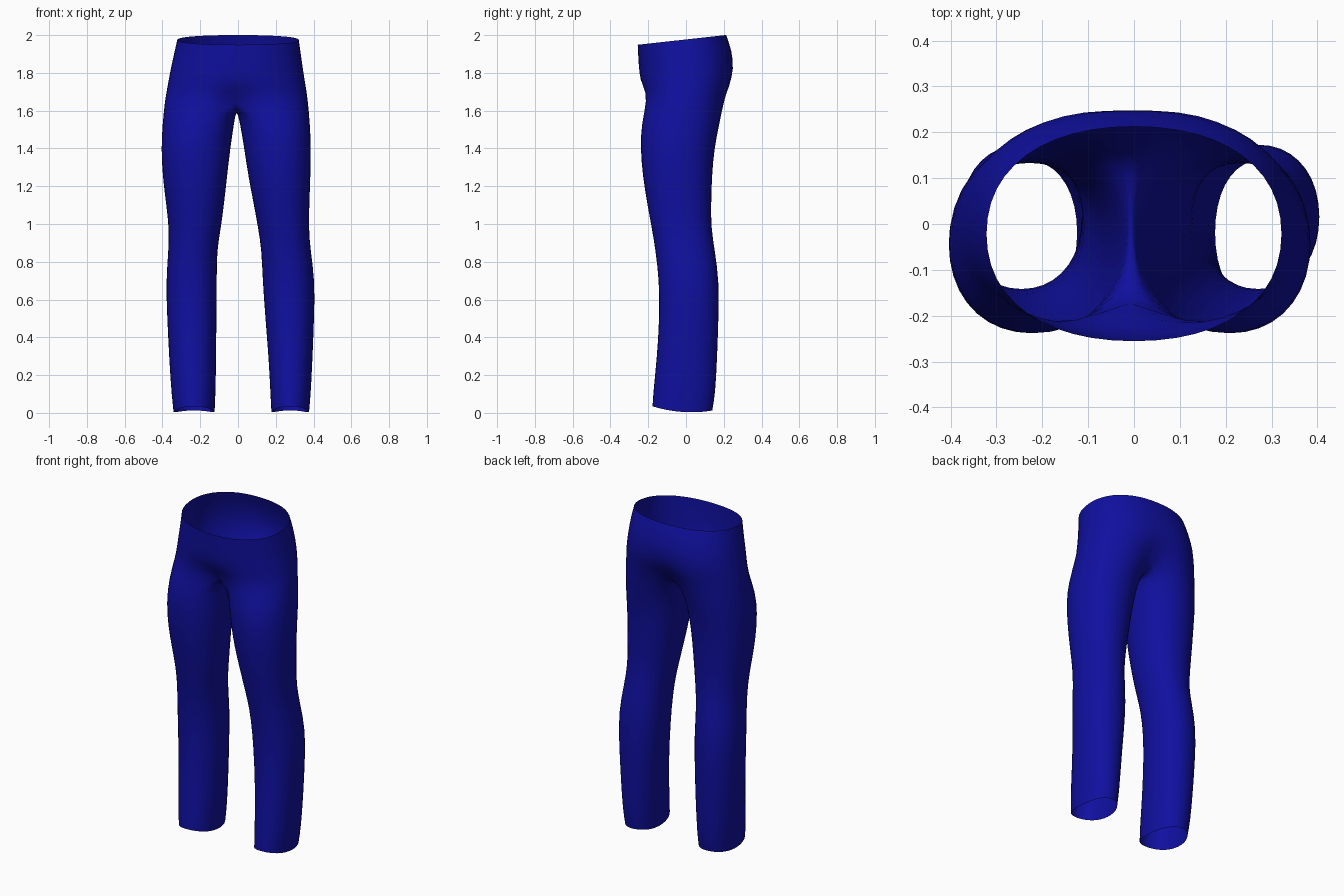
import bpy, bmesh
from math import sin, cos, pi, exp, copysign

if "Cube" in bpy.data.objects:
    bpy.data.objects.remove(bpy.data.objects["Cube"])

def spow(v, p):
    return copysign(abs(v) ** p, v)

# Hip rings: height, tilt along y, left x, right x, front y, back y, centre pinch front / back
HIPS = [
    (1.977, 0.11, -0.325, 0.325, -0.258, 0.215, 0.0, 0.0),
    (1.90, 0.08, -0.342, 0.336, -0.255, 0.245, 0.0, 0.0),
    (1.81, 0.04, -0.362, 0.348, -0.25, 0.26, 0.0, 0.02),
    (1.73, 0.0, -0.376, 0.362, -0.242, 0.25, 0.03, 0.10),
    (1.66, 0.0, -0.39, 0.373, -0.23, 0.228, 0.35, 0.36),
]
# Leg rings: height, front y, back y, left leg (outer, inner x), right leg (inner, outer x)
LEGS = [
    (1.53, -0.24, 0.18, -0.403, -0.018, 0.008, 0.384),
    (1.40, -0.245, 0.153, -0.41, -0.038, 0.03, 0.39),
    (1.25, -0.232, 0.14, -0.402, -0.055, 0.052, 0.386),
    (1.10, -0.207, 0.136, -0.382, -0.072, 0.082, 0.38),
    (0.98, -0.184, 0.136, -0.368, -0.088, 0.104, 0.377),
    (0.86, -0.164, 0.155, -0.37, -0.11, 0.123, 0.386),
    (0.70, -0.145, 0.178, -0.384, -0.11, 0.128, 0.41),
    (0.50, -0.143, 0.175, -0.377, -0.112, 0.143, 0.405),
    (0.28, -0.158, 0.167, -0.366, -0.114, 0.161, 0.396),
    (0.10, -0.177, 0.158, -0.354, -0.117, 0.17, 0.387),
    (0.02, -0.18, 0.142, -0.343, -0.122, 0.175, 0.378),
]
N = 24          # vertices round the hips
SEAM = 5        # vertices along the crotch seam

def bridge(bm, a, b):
    n = len(a)
    for i in range(n):
        j = (i + 1) % n
        bm.faces.new((a[i], a[j], b[j], b[i]))

def hip_ring(bm, z, tilt, xl, xr, yf, yb, pf, pb):
    cx, cy, rx, ry = (xl + xr) / 2, (yf + yb) / 2, (xr - xl) / 2, (yb - yf) / 2
    ring = []
    for i in range(N):
        t = 2 * pi * i / N                     # starts at front centre, towards +x
        x = cx + rx * spow(sin(t), 0.9)
        y = cy - ry * spow(cos(t), 0.9)
        y *= 1 - (pf if y < 0 else pb) * exp(-((x + 0.01) / 0.085) ** 2)
        ring.append(bm.verts.new((x, y, z + tilt * y)))
    return ring

def leg(bm, top, side):
    # top runs front centre -> outer side -> back centre -> crotch seam
    n, prev = len(top), top
    for k, (z, yf, yb, lo, li, ri, ro) in enumerate(LEGS):
        x0, x1 = (lo, li) if side < 0 else (ri, ro)
        cx, cy, rx, ry = (x0 + x1) / 2, (yf + yb) / 2, (x1 - x0) / 2, (yb - yf) / 2
        ring = []
        for i in range(n):
            t = pi / 3 + 2 * pi * i / n        # zero points to the inner side
            x = cx - side * rx * spow(cos(t), 0.93)
            y = cy - ry * spow(sin(t), 0.93)
            h = z
            if k == len(LEGS) - 1:             # hem lifts at the front
                h += 0.8 * y * y - 0.04 * y - 0.017
            ring.append(bm.verts.new((x, y, h)))
        bridge(bm, prev, ring)
        prev = ring

bm = bmesh.new()

# Hips and open waist
prev = None
for row in HIPS:
    ring = hip_ring(bm, *row)
    if prev:
        bridge(bm, prev, ring)
    prev = ring

# Crotch seam, from back centre to front centre
front, back = prev[0].co, prev[N // 2].co
seam = []
for i in range(1, SEAM + 1):
    f = i / (SEAM + 1)
    p = back.lerp(front, f)
    seam.append(bm.verts.new((-0.008, p.y, p.z - 0.045 * sin(pi * f))))

# Two legs sharing the seam
half = N // 2
leg(bm, prev[:half + 1] + seam, 1)
leg(bm, [prev[-i % N] for i in range(half + 1)] + seam, -1)

bmesh.ops.recalc_face_normals(bm, faces=bm.faces)
mesh = bpy.data.meshes.new("trousers")
bm.to_mesh(mesh)
bm.free()
trousers = bpy.data.objects.new("trousers", mesh)
bpy.context.collection.objects.link(trousers)

# Smooth cloth
mesh.shade_smooth()
sub = trousers.modifiers.new("smooth", 'SUBSURF')
sub.levels = sub.render_levels = 1

# Blue fabric
mat = bpy.data.materials.new("blue_fabric")
mat.diffuse_color = (0.005, 0.005, 0.35, 1)
mat.use_nodes = True
mat.node_tree.nodes["Principled BSDF"].inputs["Base Color"].default_value = mat.diffuse_color
mesh.materials.append(mat)
